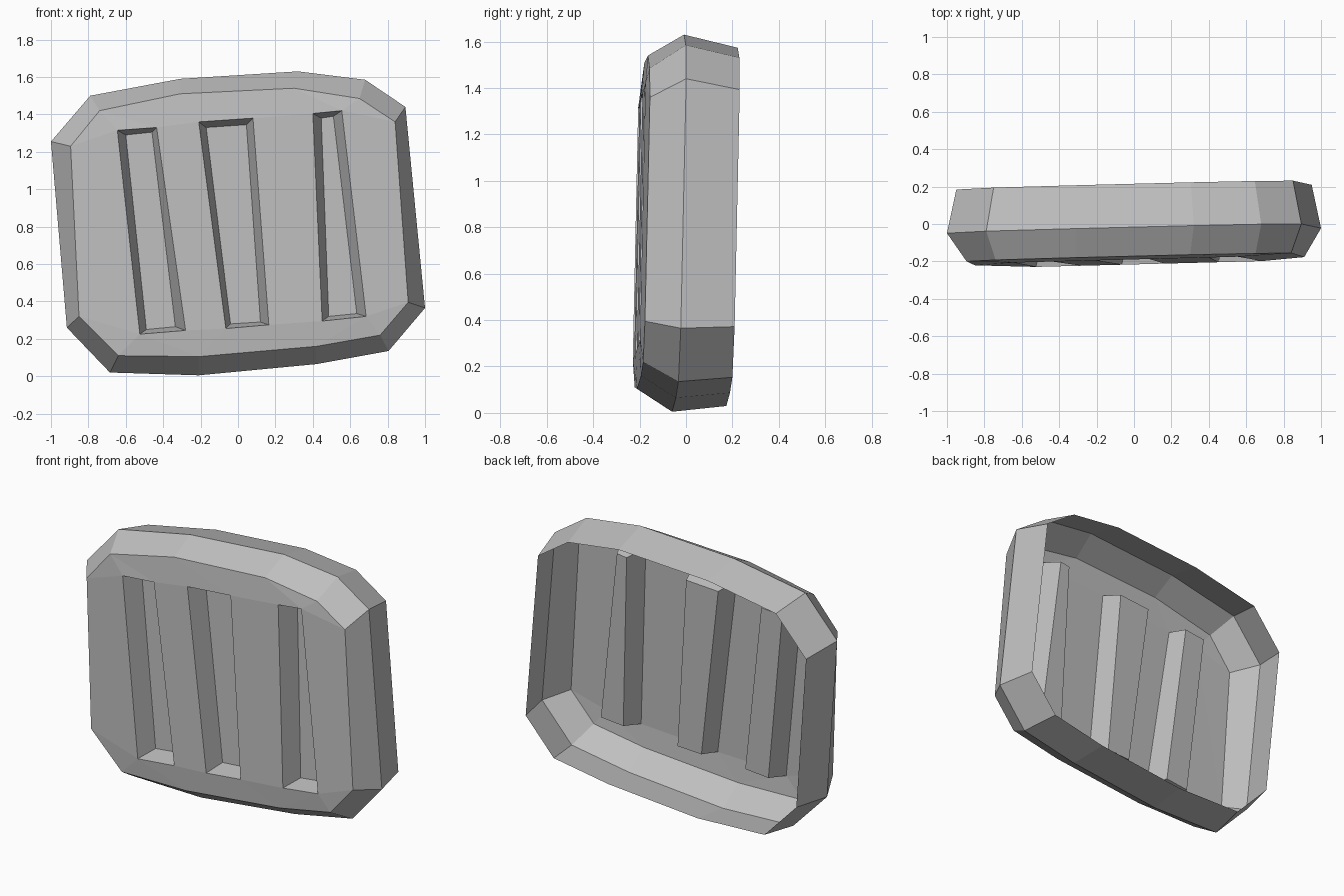
import bpy, bmesh
from mathutils import Vector

cube = bpy.data.objects.get("Cube")
if cube:
    bpy.data.objects.remove(cube, do_unlink=True)

# One plain grey
grey = bpy.data.materials.new("plain grey")
grey.use_nodes = True
colour = (0.52, 0.52, 0.52, 1)
grey.diffuse_color = colour
grey.node_tree.nodes["Principled BSDF"].inputs["Base Color"].default_value = colour

# Outlines as (x, z): widest rim and front face, both clockwise from the left
rim_outline = [(-1, 1.255), (-.79, 1.5), (-.31, 1.59), (.32, 1.63), (.68, 1.585), (.895, 1.44),
               (1, .365), (.805, .135), (.42, .065), (-.21, .005), (-.685, .02), (-.915, .26)]
face_outline = [(-.895, 1.23), (-.74, 1.42), (-.31, 1.51), (.3, 1.54), (.65, 1.485), (.84, 1.36),
                (.91, .395), (.76, .22), (.42, .16), (-.21, .105), (-.64, .11), (-.85, .32)]

# Slots: mouth corners and floor corners, clockwise from the top left
slots = [
    ([(-.645, 1.315), (-.435, 1.33), (-.28, .245), (-.525, .225)],
     [(-.6, 1.29), (-.46, 1.305), (-.335, .265), (-.49, .25)]),
    ([(-.21, 1.36), (.08, 1.38), (.165, .275), (-.065, .255)],
     [(-.17, 1.33), (.045, 1.345), (.12, .29), (-.04, .28)]),
    ([(.4, 1.405), (.555, 1.42), (.685, .32), (.45, .295)],
     [(.445, 1.38), (.51, 1.39), (.635, .335), (.485, .32)]),
]


def depth(x, z, offset):
    """The whole panel leans slightly back to its top left-hand side."""
    return offset + .024 * x + .024 * (z - .8)


def loop(bm, points, offset):
    return [bm.verts.new((x, depth(x, z, offset), z)) for x, z in points]


def bridge(bm, a, b):
    n = len(a)
    for i in range(n):
        j = (i + 1) % n
        bm.faces.new((a[i], a[j], b[j], b[i]))


def closed_edges(bm, ring):
    return [bm.edges.get((v, ring[i - 1])) or bm.edges.new((v, ring[i - 1]))
            for i, v in enumerate(ring)]


bm = bmesh.new()

# Side wall, open at the back, and the front bevel
back_outline = [(x * .95, .785 + (z - .8) * .95) for x, z in rim_outline]
back = loop(bm, back_outline, .197)
rim = loop(bm, rim_outline, -.036)
front = loop(bm, face_outline, -.189)
bridge(bm, back, rim)
bridge(bm, rim, front)
edges = closed_edges(bm, front)

# Recessed slots
for mouth_points, floor_points in slots:
    mouth = loop(bm, mouth_points, -.203)
    floor = loop(bm, floor_points, -.08)
    bridge(bm, mouth, floor)
    bm.faces.new(floor)
    edges += closed_edges(bm, mouth)

# Front face filled around the slots
bmesh.ops.triangle_fill(bm, edges=edges, use_beauty=True, normal=Vector((0, -1, 0)))
bmesh.ops.recalc_face_normals(bm, faces=bm.faces)
bm.normal_update()
if sum(f.normal.y * f.calc_area() for f in bm.faces) > 0:
    bmesh.ops.reverse_faces(bm, faces=bm.faces)

mesh = bpy.data.meshes.new("slotted_panel")
bm.to_mesh(mesh)
bm.free()
mesh.materials.append(grey)
panel = bpy.data.objects.new("slotted_panel", mesh)
bpy.context.collection.objects.link(panel)
